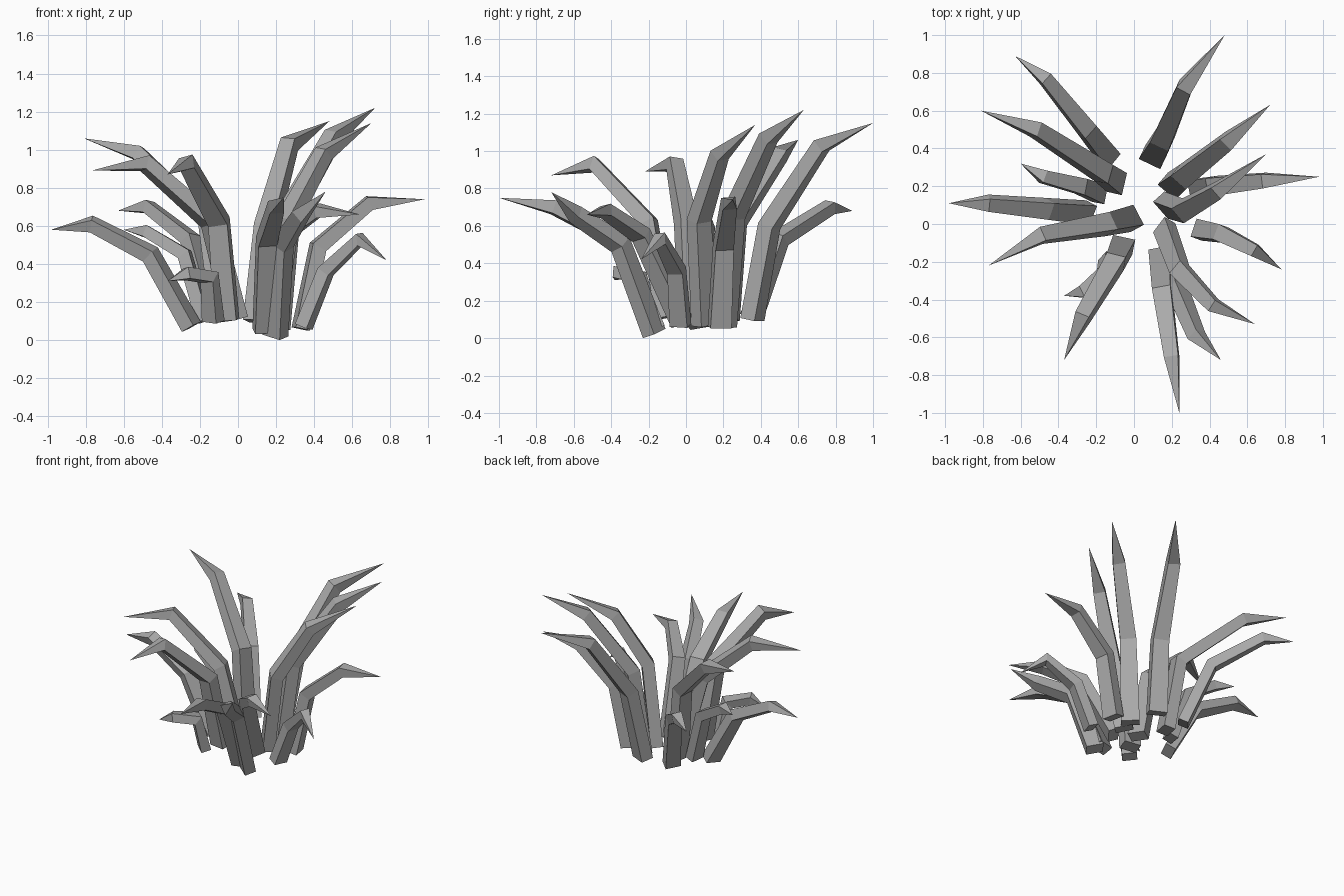
import bpy
from math import radians
from mathutils import Vector, Matrix

cube = bpy.data.objects.get("Cube")
if cube:
    bpy.data.objects.remove(cube)

# One plain grey for the whole tuft
grey = bpy.data.materials.new("grey")
grey.use_nodes = True
colour = (0.40, 0.40, 0.40, 1)
grey.diffuse_color = colour
grey.node_tree.nodes["Principled BSDF"].inputs["Base Color"].default_value = colour

# Width and thickness at foot, knee and bend, as shares of the blade's width
SECTIONS = ((1, 0.68), (0.86, 0.70), (0.66, 0.62))
CORNERS = ((1, 1), (-1, 1), (-1, -1), (1, -1))


def blade(name, foot, knee, bend, tip, width, roll):
    """Four-sided stalk through foot, knee and bend, ending in a point."""
    pts = [Vector(p) for p in (foot, knee, bend, tip)]
    outward = pts[3] - pts[0]
    side = Vector((-outward.y, outward.x, 0)).normalized()
    verts, faces = [], [(3, 2, 1, 0)]
    for i, (wide, thick) in enumerate(SECTIONS):
        along = (pts[i + 1] - pts[i]).normalized()
        if i:
            along = (along + (pts[i] - pts[i - 1]).normalized()).normalized()
        u = (side - along * side.dot(along)).normalized()
        u = Matrix.Rotation(radians(roll), 3, along) @ u
        v = along.cross(u)
        verts += [pts[i] + (u * a * wide + v * b * thick) * width / 2 for a, b in CORNERS]
    verts.append(pts[3])
    for k in range(4):
        n = (k + 1) % 4
        faces += [(k, n, n + 4, k + 4), (k + 4, n + 4, n + 8, k + 8), (k + 8, n + 8, 12)]
    mesh = bpy.data.meshes.new(name)
    mesh.from_pydata(verts, [], faces)
    mesh.materials.append(grey)
    bpy.context.collection.objects.link(bpy.data.objects.new(name, mesh))


# Blades, going round the tuft from the back
blade("back_tall_blade", (.10, .355, .10), (.15, .445, .60), (.27, .725, 1.03), (.48, 1, 1.15), .125, 5)
blade("back_left_blade", (.20, .20, .06), (.26, .25, .65), (.50, .44, 1.07), (.72, .63, 1.22), .125, 10)
blade("left_tall_blade", (.17, .10, .07), (.26, .07, .63), (.45, .18, .98), (.70, .37, 1.14), .12, 15)
blade("left_long_blade", (.33, .18, .06), (.42, .20, .49), (.69, .23, .72), (.98, .25, .74), .115, 5)
blade("left_short_blade", (.345, -.03, .07), (.46, -.05, .36), (.64, -.14, .53), (.78, -.24, .42), .10, 5)
blade("front_left_blade", (.16, -.02, .08), (.24, -.24, .55), (.42, -.43, .68), (.64, -.53, .66), .105, 15)
blade("front_inner_blade", (.195, -.17, .025), (.23, -.35, .50), (.33, -.59, .66), (.46, -.72, .78), .115, -60)
blade("front_long_blade", (.14, -.16, .05), (.15, -.36, .52), (.20, -.71, .70), (.24, -1, .75), .115, 5)
blade("front_right_blade", (-.06, -.11, .11), (-.10, -.20, .62), (-.27, -.49, .93), (-.37, -.72, .87), .12, 15)
blade("front_short_blade", (-.13, -.20, .10), (-.15, -.26, .33), (-.27, -.36, .35), (-.37, -.38, .31), .10, 10)
blade("right_tall_blade", (-.01, .03, .11), (-.14, 0, .62), (-.49, -.06, .93), (-.77, -.22, .89), .12, 10)
blade("right_long_blade", (-.245, .06, .07), (-.46, .08, .45), (-.77, .11, .61), (-.98, .11, .58), .11, -20)
blade("right_short_blade", (-.18, .16, .10), (-.28, .20, .45), (-.48, .25, .57), (-.60, .32, .58), .10, 10)
blade("back_right_tall_blade", (-.09, .22, .10), (-.16, .27, .63), (-.52, .50, .98), (-.81, .60, 1.06), .12, 15)
blade("back_right_blade", (-.13, .35, .11), (-.25, .50, .53), (-.47, .77, .70), (-.63, .89, .68), .105, 10)
